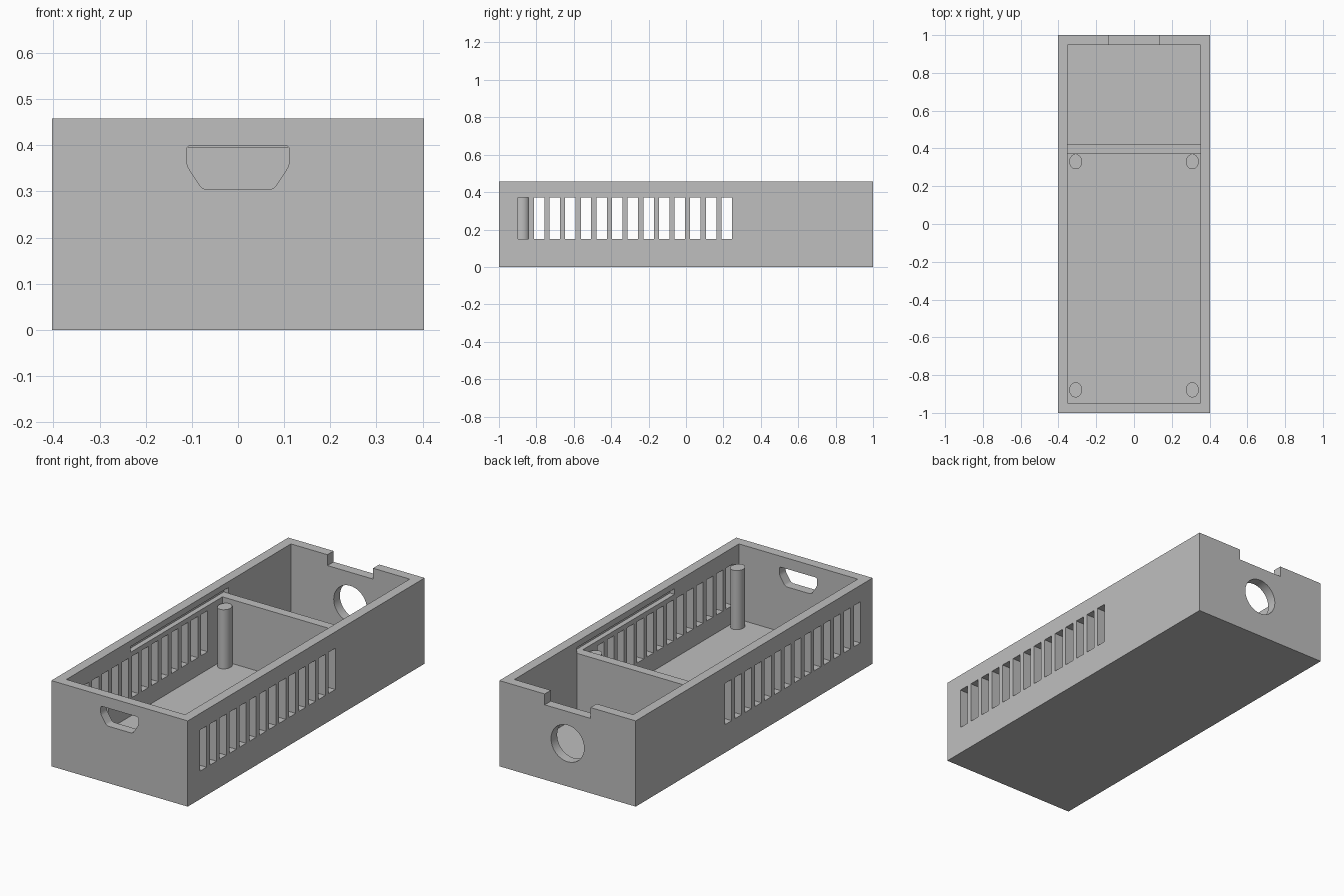
import bpy
import bmesh
from mathutils import Matrix, Vector

cube = bpy.data.objects.get("Cube")
if cube:
    bpy.data.objects.remove(cube, do_unlink=True)

grey = bpy.data.materials.new("plain grey")
grey.use_nodes = True
grey.diffuse_color = (0.52, 0.52, 0.52, 1)
grey.node_tree.nodes["Principled BSDF"].inputs["Base Color"].default_value = grey.diffuse_color

HALF_X, HALF_Y, HEIGHT = 0.403, 1.0, 0.458
WALL = 0.052
FLOOR = 0.055
DIVIDER_TOP = 0.396


def add_box(bm, low, high):
    low, high = Vector(low), Vector(high)
    matrix = Matrix.Translation((low + high) / 2) @ Matrix.Diagonal((*(high - low), 1))
    bmesh.ops.create_cube(bm, size=1, matrix=matrix)


def add_cylinder(bm, centre, radius, depth, along_y=False):
    matrix = Matrix.Translation(centre)
    if along_y:
        matrix = matrix @ Matrix.Rotation(1.5707963, 4, "X")
    bmesh.ops.create_cone(bm, cap_ends=True, segments=48, radius1=radius,
                          radius2=radius, depth=depth, matrix=matrix)


def add_rounded_prism(bm, profile, y_start, y_end, rounding):
    """Extrude an x-z outline with rounded corners along y."""
    part = bmesh.new()
    part.faces.new([part.verts.new((x, y_start, z)) for x, z in profile])
    bmesh.ops.bevel(part, geom=part.verts[:], offset=rounding, segments=5,
                    profile=0.5, affect="VERTICES")
    result = bmesh.ops.extrude_face_region(part, geom=part.faces[:])
    moved = [g for g in result["geom"] if isinstance(g, bmesh.types.BMVert)]
    bmesh.ops.translate(part, vec=(0, y_end - y_start, 0), verts=moved)
    mesh = bpy.data.meshes.new("prism")
    part.to_mesh(mesh)
    part.free()
    bm.from_mesh(mesh)
    bpy.data.meshes.remove(mesh)


def finish(name, bm):
    bmesh.ops.recalc_face_normals(bm, faces=bm.faces[:])
    mesh = bpy.data.meshes.new(name)
    bm.to_mesh(mesh)
    bm.free()
    mesh.materials.append(grey)
    obj = bpy.data.objects.new(name, mesh)
    bpy.context.collection.objects.link(obj)
    return obj


def cut(target, cutter):
    bpy.ops.object.select_all(action="DESELECT")
    bpy.context.view_layer.objects.active = target
    target.select_set(True)
    mod = target.modifiers.new("cut", "BOOLEAN")
    mod.operation = "DIFFERENCE"
    mod.solver = "EXACT"
    mod.object = cutter
    bpy.ops.object.modifier_apply(modifier=mod.name)
    bpy.data.objects.remove(cutter, do_unlink=True)


def smooth(obj):
    bpy.ops.object.select_all(action="DESELECT")
    bpy.context.view_layer.objects.active = obj
    obj.select_set(True)
    bpy.ops.object.shade_smooth_by_angle()


# Open tray
bm = bmesh.new()
add_box(bm, (-HALF_X, -HALF_Y, 0), (HALF_X, HALF_Y, HEIGHT))
tray = finish("tray", bm)

bm = bmesh.new()
inner_x, inner_y = HALF_X - WALL, HALF_Y - WALL
add_box(bm, (-inner_x, -inner_y, FLOOR), (inner_x, inner_y, 0.6))
cut(tray, finish("cavity_cutter", bm))

# Openings in the walls
bm = bmesh.new()
for i in range(14):                                   # side vent slots
    y = -0.897 + i * 0.0836
    add_box(bm, (-0.5, y, 0.15), (0.5, y + 0.056, 0.37))
add_box(bm, (-0.378, -0.405, DIVIDER_TOP), (0.378, 0.42, 0.426))   # lid groove
add_box(bm, (-0.135, 0.9, 0.4), (0.135, 1.1, 0.6))    # back notch
add_cylinder(bm, (0, 1, 0.23), 0.098, 0.3, along_y=True)   # back round hole
handle = [(-0.112, 0.4), (-0.112, 0.358), (-0.077, 0.304),
          (0.077, 0.304), (0.112, 0.358), (0.112, 0.4)]
add_rounded_prism(bm, handle, -1.1, -0.9, 0.011)      # front grip
cut(tray, finish("opening_cutter", bm))
smooth(tray)

# Cross wall
bm = bmesh.new()
add_box(bm, (-inner_x, 0.37, FLOOR), (inner_x, 0.42, DIVIDER_TOP))
finish("divider", bm)

# Four support posts
for side, x in (("right", -0.309), ("left", 0.309)):
    for end, y in (("front", -0.878), ("back", 0.33)):
        bm = bmesh.new()
        add_cylinder(bm, (0, 0, 0), 1, 1)
        top = 0.371
        bmesh.ops.scale(bm, vec=(0.034, 0.04, top - FLOOR), verts=bm.verts[:])
        bmesh.ops.translate(bm, vec=(x, y, (top + FLOOR) / 2), verts=bm.verts[:])
        smooth(finish(f"{end}_{side}_post", bm))
